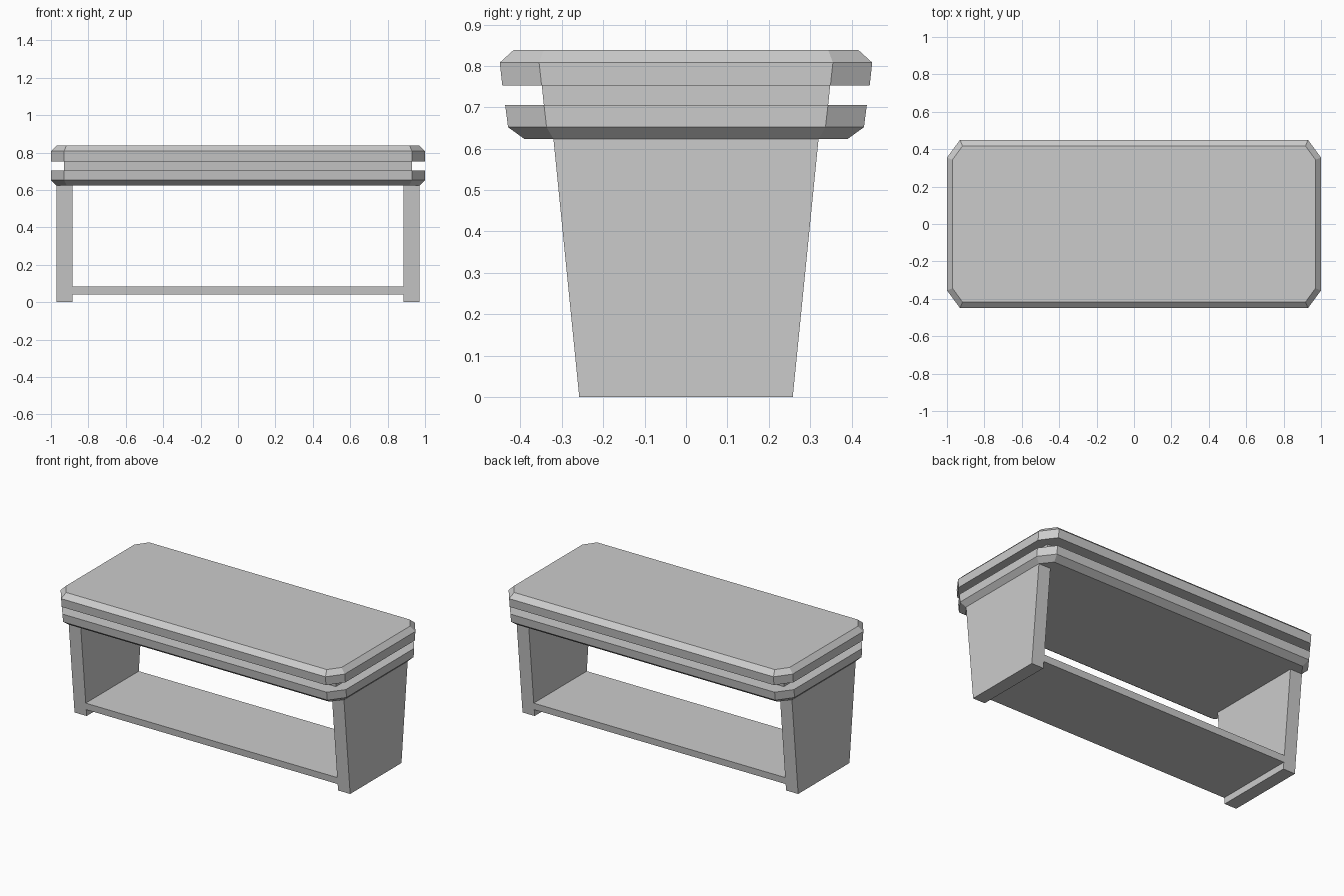
import bpy
import bmesh

cube = bpy.data.objects.get("Cube")
if cube:
    bpy.data.objects.remove(cube, do_unlink=True)

grey = bpy.data.materials.new("plain_grey")
grey.use_nodes = True
colour = (0.6, 0.6, 0.6, 1)
grey.diffuse_color = colour
grey.node_tree.nodes["Principled BSDF"].inputs["Base Color"].default_value = colour


def loft(name, rings):
    """Join stacked outlines of equal length into a closed solid."""
    bm = bmesh.new()
    loops = [[bm.verts.new(p) for p in ring] for ring in rings]
    n = len(loops[0])
    for low, high in zip(loops, loops[1:]):
        for i in range(n):
            j = (i + 1) % n
            bm.faces.new((low[i], low[j], high[j], high[i]))
    bm.faces.new(loops[0][::-1])
    bm.faces.new(loops[-1])
    bmesh.ops.recalc_face_normals(bm, faces=bm.faces)
    mesh = bpy.data.meshes.new(name)
    bm.to_mesh(mesh)
    bm.free()
    mesh.materials.append(grey)
    obj = bpy.data.objects.new(name, mesh)
    bpy.context.collection.objects.link(obj)
    return obj


def rectangle(x0, x1, y, z):
    return [(x0, -y, z), (x1, -y, z), (x1, y, z), (x0, y, z)]


def octagon(x, y, cx, cy, z):
    """Rectangle with cut corners; cx and cy are where the cuts begin."""
    quarter = [(x, cy), (cx, y)]
    pts = quarter + [(-a, b) for a, b in quarter[::-1]]
    pts += [(-a, -b) for a, b in pts]
    return [(a, b, z) for a, b in pts]


def panel_half_depth(z):
    return 0.258 + 0.1 * z


# Tabletop: two cut-corner slabs around a recessed core
loft("lower_slab", [
    octagon(0.97, 0.39, 0.915, 0.32, 0.623),
    octagon(1, 0.43, 0.93, 0.337, 0.652),
    octagon(1, 0.437, 0.93, 0.343, 0.705)])
loft("upper_slab", [
    octagon(1, 0.444, 0.93, 0.349, 0.753),
    octagon(1, 0.45, 0.93, 0.355, 0.808),
    octagon(0.97, 0.417, 0.917, 0.344, 0.838)])
loft("slab_core", [
    rectangle(-0.93, 0.93, 0.343, 0.7),
    rectangle(-0.93, 0.93, 0.349, 0.758)])

# Tapered end panels
for name, side in (("left_panel", 1), ("right_panel", -1)):
    loft(name, [rectangle(side * 0.885, side * 0.97, panel_half_depth(z), z)
                for z in (0, 0.626)])

# Low shelf, flush with the panel edges
loft("shelf", [rectangle(-0.887, 0.887, panel_half_depth(z), z)
               for z in (0.042, 0.085)])
